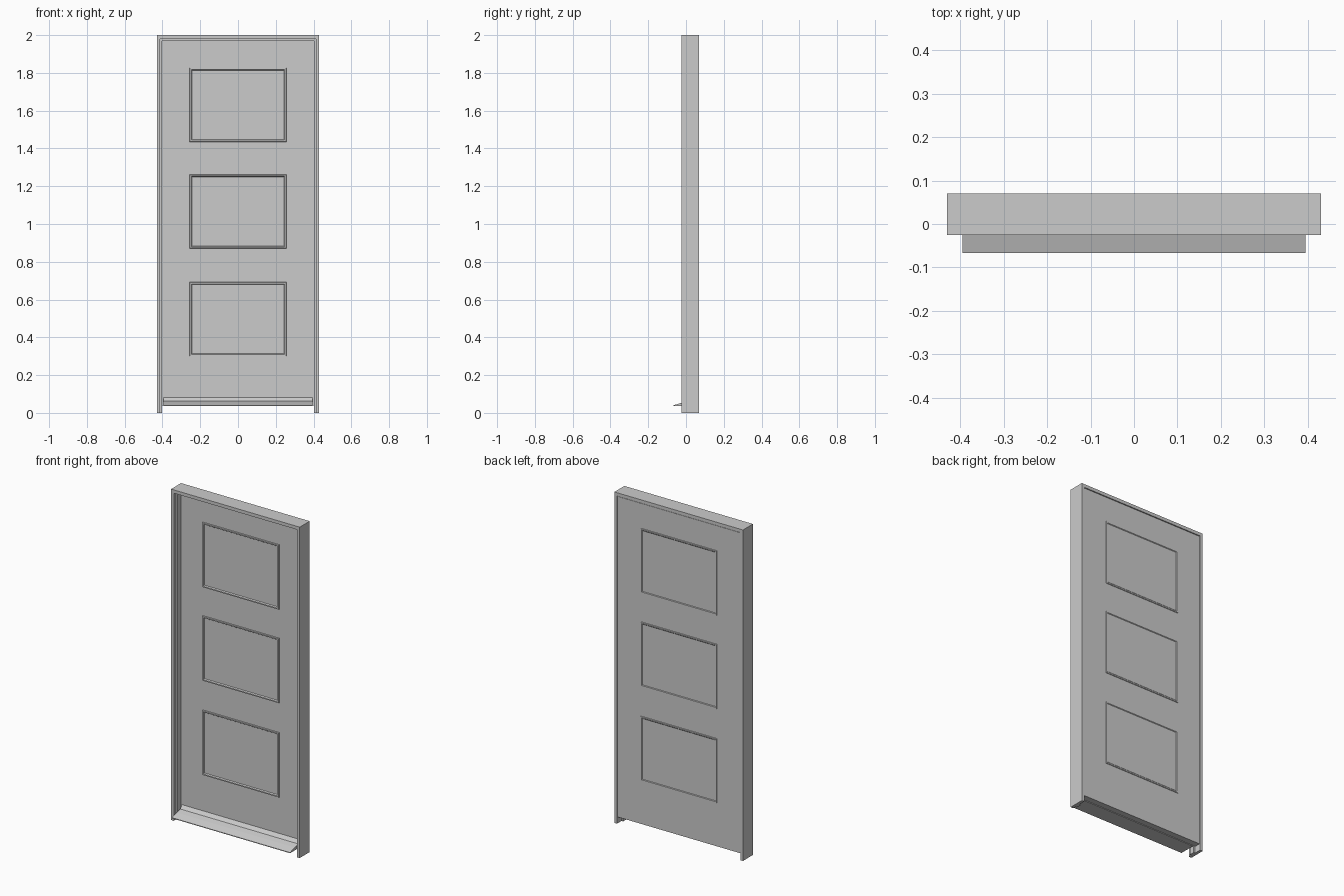
import bpy, bmesh

if "Cube" in bpy.data.objects:
    bpy.data.objects.remove(bpy.data.objects["Cube"])

def make(name, verts, faces):
    me = bpy.data.meshes.new(name)
    me.from_pydata(verts, [], faces)
    bm = bmesh.new()
    bm.from_mesh(me)
    bmesh.ops.recalc_face_normals(bm, faces=bm.faces)
    bm.to_mesh(me)
    bm.free()
    ob = bpy.data.objects.new(name, me)
    bpy.context.collection.objects.link(ob)
    return ob

def box(name, x0, x1, y0, y1, z0, z1):
    v = [(x, y, z) for x in (x0, x1) for y in (y0, y1) for z in (z0, z1)]
    return make(name, v, [(0, 1, 3, 2), (4, 6, 7, 5), (0, 4, 5, 1),
                          (2, 3, 7, 6), (0, 2, 6, 4), (1, 5, 7, 3)])

def extrude_x(name, profile, half):
    n = len(profile)
    v = [(x, y, z) for x in (-half, half) for y, z in profile]
    f = [(i, (i + 1) % n, n + (i + 1) % n, n + i) for i in range(n)]
    return make(name, v, f + [tuple(range(n)), tuple(range(n, 2 * n))])

def moulding(name, half, z0, z1, profile):
    """Mitred rectangular ring; profile is (inset, y)."""
    n, v, f = len(profile), [], []
    for sx, top in ((-1, 0), (1, 0), (1, 1), (-1, 1)):
        v += [(sx * (half - d), y, z1 - d if top else z0 + d) for d, y in profile]
    for c in range(4):
        for i in range(n):
            a, b, j = c * n, (c + 1) % 4 * n, (i + 1) % n
            f.append((a + i, a + j, b + j, b + i))
    return make(name, v, f)

def portal(name, outer, inner, y0, y1, top, under):
    """One-piece U-shaped jambs and head, open at the floor."""
    o, i = outer, inner
    pts = [(-o, 0), (-o, top), (o, top), (o, 0), (i, 0), (i, under), (-i, under), (-i, 0)]
    v = [(x, y, z) for y in (y0, y1) for x, z in pts]
    f = [(k, (k + 1) % 8, 8 + (k + 1) % 8, 8 + k) for k in range(8)]
    for s in (0, 8):
        f += [(s, s + 1, s + 6, s + 7), (s + 1, s + 2, s + 5, s + 6), (s + 2, s + 3, s + 4, s + 5)]
    return make(name, v, f)

# Surrounding frame and its inner stop
portal("door_frame", 0.43, 0.412, -0.025, 0.07, 2.0, 1.98)
portal("frame_stop", 0.412, 0.402, -0.005, 0.028, 1.98, 1.97)

# Door leaf, closed against the stop
box("door_leaf", -0.411, 0.411, 0.029, 0.067, 0.04, 1.977)

# Sloped weather board at the foot of the leaf
extrude_x("weather_board", [(0.03, 0.036), (-0.067, 0.036), (-0.067, 0.040),
                            (-0.022, 0.054), (0.012, 0.062), (0.03, 0.083)], 0.395)

# Panel mouldings on both faces
for k, z in enumerate((0.30, 0.87, 1.435)):
    moulding(f"front_moulding_{k + 1}", 0.256, z, z + 0.392,
             [(0, 0.03), (0.002, 0.022), (0.009, 0.022), (0.014, 0.03)])
    moulding(f"back_moulding_{k + 1}", 0.256, z, z + 0.392,
             [(0, 0.066), (0.002, 0.07), (0.009, 0.07), (0.014, 0.066)])
